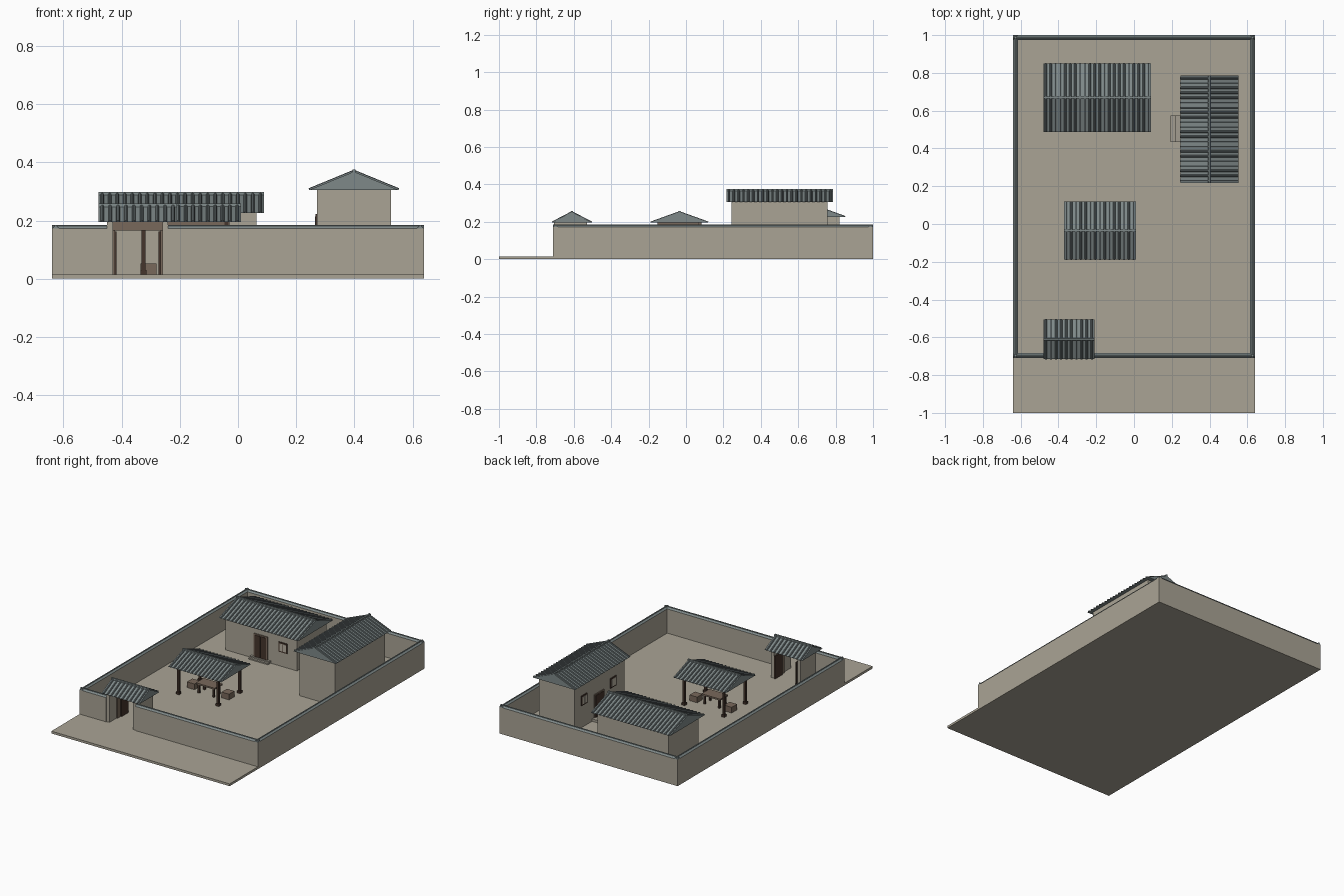
import bpy, bmesh, math
from mathutils import Vector

if "Cube" in bpy.data.objects:
    bpy.data.objects.remove(bpy.data.objects["Cube"])


def material(name, col):
    m = bpy.data.materials.new(name)
    m.diffuse_color = (*col, 1)
    m.use_nodes = True
    m.node_tree.nodes["Principled BSDF"].inputs["Base Color"].default_value = m.diffuse_color
    return m


PLASTER = material("plaster", (0.40, 0.37, 0.30))
SLATE = material("slate", (0.21, 0.25, 0.25))
TILE = material("tile_rib", (0.15, 0.18, 0.185))
WOOD = material("wood", (0.19, 0.14, 0.105))
DARK = material("dark_wood", (0.06, 0.035, 0.025))
PAPER = material("window_paper", (0.48, 0.44, 0.36))
STONE = material("stone", (0.36, 0.335, 0.28))


def finish(name, bm, mats):
    bmesh.ops.recalc_face_normals(bm, faces=bm.faces)
    me = bpy.data.meshes.new(name)
    bm.to_mesh(me)
    bm.free()
    for m in mats:
        me.materials.append(m)
    ob = bpy.data.objects.new(name, me)
    bpy.context.collection.objects.link(ob)
    return ob


def loft(bm, a, b, mat=0):
    """Closed prism between two matching outlines."""
    va, vb = [bm.verts.new(p) for p in a], [bm.verts.new(p) for p in b]
    n = len(va)
    faces = [bm.faces.new(va), bm.faces.new(vb[::-1])]
    faces += [bm.faces.new((va[i], va[(i + 1) % n], vb[(i + 1) % n], vb[i])) for i in range(n)]
    for f in faces:
        f.material_index = mat


def box(name, x0, x1, y0, y1, z0, z1, mat):
    bm = bmesh.new()
    c = [(x0, y0), (x1, y0), (x1, y1), (x0, y1)]
    loft(bm, [(*p, z0) for p in c], [(*p, z1) for p in c])
    return finish(name, bm, [mat])


def place(along, u, v, z):
    return Vector((u, v, z) if along == "x" else (v, u, z))


def gable(bm, along, u0, u1, v0, v1, z0, z1, mat=0):
    prof = [(v0, z0), (v1, z0), ((v0 + v1) / 2, z1)]
    loft(bm, [place(along, u0, *p) for p in prof], [place(along, u1, *p) for p in prof], mat)


def tiled_roof(name, along, u0, u1, v0, v1, eave, ridge):
    """Solid gable with half-round tile ribs on both slopes and a ridge cap."""
    bm = bmesh.new()
    gable(bm, along, u0, u1, v0, v1, eave, ridge)
    mid, r = (v0 + v1) / 2, 0.0062
    count = round((u1 - u0) / 0.026)
    step = (u1 - u0) / count
    for v in (v0, v1):
        run, rise = mid - v, ridge - eave
        length = math.hypot(run, rise)
        nv, nz = -rise * math.copysign(1, run) / length, abs(run) / length
        for i in range(count):
            u = u0 + (i + 0.5) * step
            ring = [(r * math.cos(t * math.pi / 4), r * math.sin(t * math.pi / 4)) for t in range(5)]
            low = [place(along, u + a, v + nv * b, eave + nz * b) for a, b in ring]
            top = [place(along, u + a, mid + nv * b, ridge + nz * b) for a, b in ring]
            loft(bm, low, top, 1)
    cap = [(mid - 0.006, ridge - 0.004), (mid + 0.006, ridge - 0.004),
           (mid + 0.005, ridge + 0.008), (mid - 0.005, ridge + 0.008)]
    loft(bm, [place(along, u0, *p) for p in cap], [place(along, u1, *p) for p in cap])
    return finish(name, bm, [SLATE, TILE])


def wall_plate(name, along, u, w, v, t, z0, z1, mat):
    """Plate centred at u, on the wall plane v, standing out by t."""
    a, b = sorted((v + 0.004, v - t))
    if along == "x":
        return box(name, u - w / 2, u + w / 2, a, b, z0, z1, mat)
    return box(name, a, b, u - w / 2, u + w / 2, z0, z1, mat)


def window(along, u, v, z):
    wall_plate("window_frame", along, u, 0.06, v, 0.005, z - 0.032, z + 0.032, DARK)
    for s in (-1, 1):
        wall_plate("window_pane", along, u + s * 0.0125, 0.02, v, 0.007, z - 0.024, z + 0.024, PAPER)


def door(along, u, v, z0, z1):
    wall_plate("door_frame", along, u, 0.10, v, 0.005, z0, z1, WOOD)
    for s in (-1, 1):
        wall_plate("door_leaf", along, u + s * 0.021, 0.038, v, 0.008, z0, z1 - 0.008, DARK)


# Ground slab
G = 0.015
box("ground", -0.64, 0.64, -1, 1, 0, G, PLASTER)

# Enclosure walls with tiled copings
T, H = 0.026, 0.172
walls = [("y", -0.71, 1.0, -0.64), ("y", -0.71, 1.0, 0.64 - T), ("x", -0.64, 0.64, 1 - T),
         ("x", -0.64, -0.45, -0.71), ("x", -0.24, 0.64, -0.71)]
for along, u0, u1, v in walls:
    if along == "x":
        box("yard_wall", u0, u1, v, v + T, 0, H, PLASTER)
    else:
        box("yard_wall", v, v + T, u0, u1, 0, H, PLASTER)
    bm = bmesh.new()
    gable(bm, along, u0, u1, v, v + T, H, H + 0.012)
    m = v + T / 2
    cap = [(m - 0.003, H + 0.008), (m + 0.003, H + 0.008), (m + 0.003, H + 0.013), (m - 0.003, H + 0.013)]
    loft(bm, [place(along, u0, *p) for p in cap], [place(along, u1, *p) for p in cap])
    finish("wall_coping", bm, [SLATE])

# Gatehouse
for x in (-0.45, -0.26):
    box("gate_side_wall", x, x + 0.02, -0.705, -0.53, G, 0.196, PLASTER)
box("gate_lintel", -0.43, -0.26, -0.64, -0.58, 0.165, 0.196, WOOD)
for s in (-1, 1):
    x = -0.345 + s * 0.082
    box("gate_jamb", x - 0.004, x + 0.004, -0.63, -0.60, G, 0.165, WOOD)
    x = -0.345 + s * 0.076
    box("gate_leaf", x - 0.004, x + 0.004, -0.60, -0.525, G, 0.162, DARK)
tiled_roof("gate_roof", "x", -0.48, -0.21, -0.715, -0.505, 0.195, 0.25)

# Open pavilion
for x in (-0.325, -0.04):
    for y in (-0.145, 0.075):
        box("pavilion_post", x - 0.007, x + 0.007, y - 0.007, y + 0.007, G, 0.196, DARK)
        box("post_base", x - 0.011, x + 0.011, y - 0.011, y + 0.011, G, 0.03, DARK)
    box("pavilion_side_beam", x - 0.006, x + 0.006, -0.15, 0.08, 0.183, 0.196, WOOD)
for y in (-0.145, 0.075):
    box("pavilion_beam", -0.335, -0.03, y - 0.006, y + 0.006, 0.183, 0.196, WOOD)
tiled_roof("pavilion_roof", "x", -0.37, 0.01, -0.188, 0.118, 0.195, 0.25)

# Table and stools
box("table_top", -0.25, -0.115, -0.075, 0.005, 0.07, 0.08, WOOD)
for x in (-0.235, -0.13):
    for y in (-0.063, -0.007):
        box("table_leg", x - 0.006, x + 0.006, y - 0.006, y + 0.006, G, 0.07, DARK)
for x in (-0.308, -0.06):
    box("stool", x - 0.027, x + 0.027, -0.045, 0.01, G, 0.052, WOOD)

# Main house
box("main_house_walls", -0.45, 0.063, 0.515, 0.82, G, 0.226, PLASTER)
tiled_roof("main_house_roof", "x", -0.48, 0.09, 0.488, 0.85, 0.225, 0.29)
door("x", -0.195, 0.515, 0.03, 0.18)
window("x", -0.035, 0.515, 0.14)
box("main_step_low", -0.265, -0.125, 0.486, 0.515, G, 0.023, STONE)
box("main_step_high", -0.265, -0.125, 0.50, 0.515, G, 0.031, STONE)

# Tall side house
box("side_house_walls", 0.272, 0.526, 0.242, 0.757, G, 0.306, PLASTER)
tiled_roof("side_house_roof", "y", 0.217, 0.785, 0.245, 0.552, 0.305, 0.368)
door("y", 0.505, 0.272, 0.03, 0.18)
for y in (0.36, 0.66):
    window("y", y, 0.272, 0.19)
box("side_step_low", 0.192, 0.272, 0.435, 0.575, G, 0.023, STONE)
box("side_step_high", 0.218, 0.272, 0.435, 0.575, G, 0.031, STONE)
